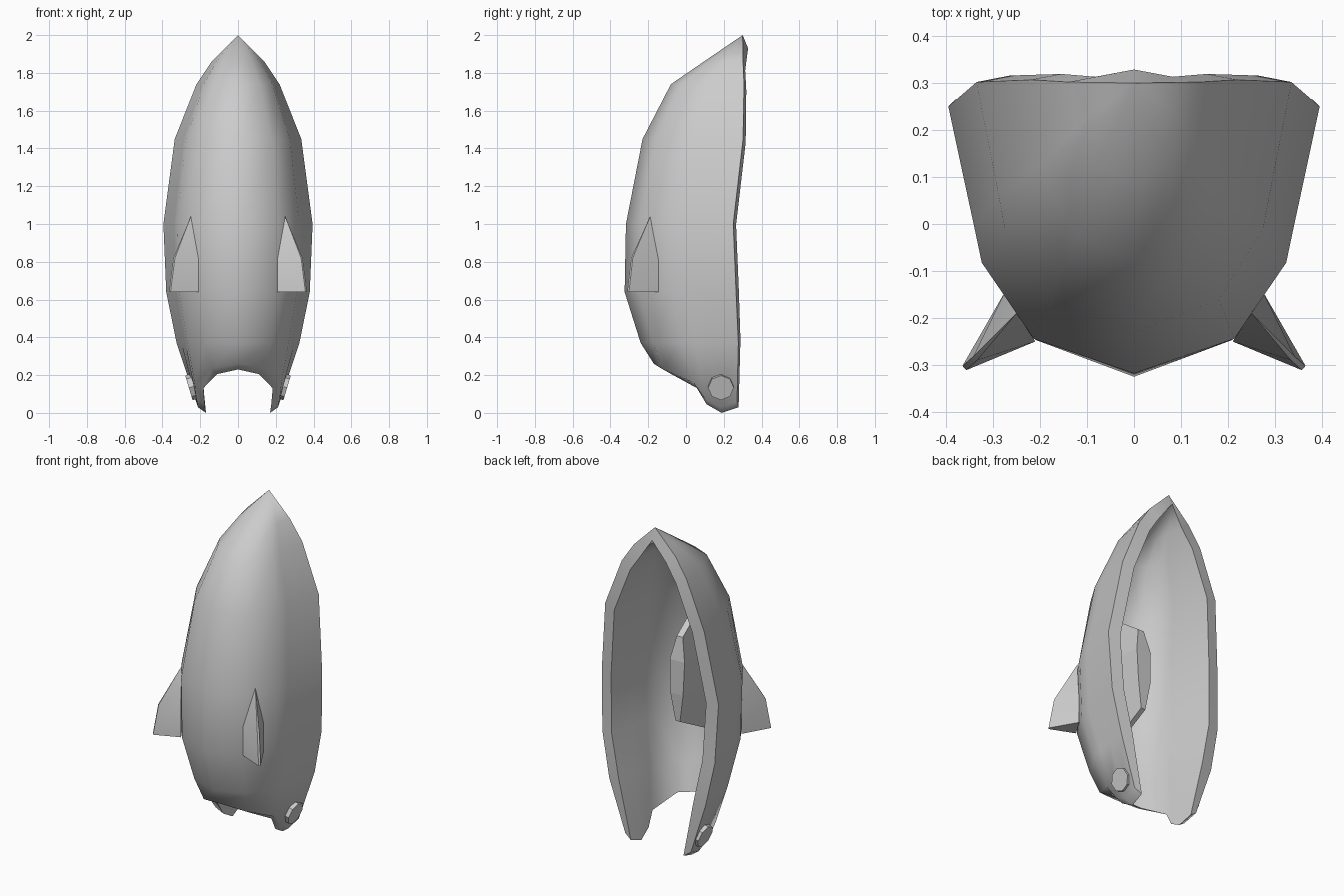
import bpy, bmesh, math
from mathutils import Matrix, Vector

cube = bpy.data.objects.get("Cube")
if cube:
    bpy.data.objects.remove(cube, do_unlink=True)

grey = bpy.data.materials.new("plain_grey")
grey.use_nodes = True
colour = (0.6, 0.6, 0.6, 1)
grey.diffuse_color = colour
grey.node_tree.nodes["Principled BSDF"].inputs["Base Color"].default_value = colour


def make(name, bm):
    """Turn a bmesh into a linked, selected object."""
    bmesh.ops.recalc_face_normals(bm, faces=bm.faces)
    mesh = bpy.data.meshes.new(name)
    bm.to_mesh(mesh)
    bm.free()
    mesh.materials.append(grey)
    obj = bpy.data.objects.new(name, mesh)
    bpy.context.collection.objects.link(obj)
    bpy.ops.object.select_all(action='DESELECT')
    obj.select_set(True)
    bpy.context.view_layer.objects.active = obj
    return obj


def loft(bm, rows, closed):
    """Skin matching rows of points with quads."""
    rings = [[bm.verts.new(p) for p in row] for row in rows]
    for a, b in zip(rings, rings[1:]):
        n = len(a)
        for i in range(n if closed else n - 1):
            j = (i + 1) % n
            bm.faces.new((a[i], a[j], b[j], b[i]))
    return rings


def both_sides(half):
    """Mirror a half row that ends on the centre line."""
    return half + [(-x, y, z) for x, y, z in reversed(half[:-1])]


# Shell: section (width fraction, depth fraction), rim to centre line
section = [(1, 0), (.923, .25), (.861, .45), (.82, .585), (.54, .87), (0, 1)]
# height, half width, front y, rim y
levels = [(1.86, .14, .095, .302), (1.74, .22, -.08, .307),
          (1.45, .335, -.23, .302), (1.0, .395, -.318, .25),
          (.64, .38, -.325, .265), (.37, .325, -.24, .277)]
rows = [both_sides([(f * w, yr + t * (yf - yr), z) for f, t in section])
        for z, w, yf, yr in levels]
# Lower edge with the two hanging arms
rows.append(both_sides([(.222, .27, .06), (.212, .18, .03), (.22, .1, .075),
                        (.23, .04, .16), (.14, -.13, .235), (0, -.17, .26)]))
bm = bmesh.new()
rings = loft(bm, rows, False)
tip = bm.verts.new((0, .3, 2))
for a, b in zip(rings[0], rings[0][1:]):
    bm.faces.new((a, b, tip))
first = len(rows[0]) * (len(rows) - 1)
total = len(bm.verts)
shell = make("shell", bm)
# Outward facing skin, thickened inward
if shell.data.polygons[0].normal.y > 0:
    shell.data.flip_normals()
mod = shell.modifiers.new("thickness", 'SOLIDIFY')
mod.thickness = .075
mod.offset = -1
bpy.ops.object.modifier_apply(modifier=mod.name)
# Inner lower lip hangs slightly below the outer one
for i in range(first, first + len(rows[0])):
    outer, inner = shell.data.vertices[i], shell.data.vertices[total + i]
    inner.co.z = outer.co.z - .03
    inner.co.x = outer.co.x * .8
bpy.ops.object.shade_smooth_by_angle(angle=math.radians(50))

# Inner keel along the centre line: back z, back y, half width, front z, front y
keel_rows = []
for zb, yb, w, zf, yf in [(1.24, .06, .02, 1.42, -.19), (1.1, .085, .05, 1.1, -.27),
                          (.9, .09, .043, .9, -.28), (.73, .08, .015, .55, -.26)]:
    keel_rows.append([(-w, yb, zb), (w, yb, zb), (w, yf, zf), (-w, yf, zf)])
bm = bmesh.new()
rings = loft(bm, keel_rows, True)
bm.faces.new(rings[0])
bm.faces.new(rings[-1])
make("inner_keel", bm)

for side, label in ((1, "left"), (-1, "right")):
    # Fin: triangular section narrowing to a point
    bm = bmesh.new()
    roots = [(.275, -.145), (.21, -.25)]
    low = [(side * x, y, .64) for x, y in [(.365, -.302), (.357, -.311)] + roots[::-1]]
    mid = [(side * x, y, .82) for x, y in [(.342, -.282), (.334, -.29)] + roots[::-1]]
    rings = loft(bm, [low, mid], True)
    apex = bm.verts.new((side * .25, -.19, 1.04))
    for i in range(4):
        bm.faces.new((rings[1][i], rings[1][(i + 1) % 4], apex))
    bm.faces.new(rings[0])
    make(label + "_fin", bm)
    bpy.ops.object.shade_smooth_by_angle(angle=math.radians(30))

    # Pivot boss on the arm
    bm = bmesh.new()
    axis = Vector((side, 0, -.3)).normalized()
    turn = axis.to_track_quat('Z', 'Y').to_matrix().to_4x4()
    place = Matrix.Translation((side * .236, .185, .14))
    bmesh.ops.create_cone(bm, cap_ends=True, segments=8, radius1=.07, radius2=.068,
                          depth=.05, matrix=place @ turn)
    make(label + "_pivot_boss", bm)
